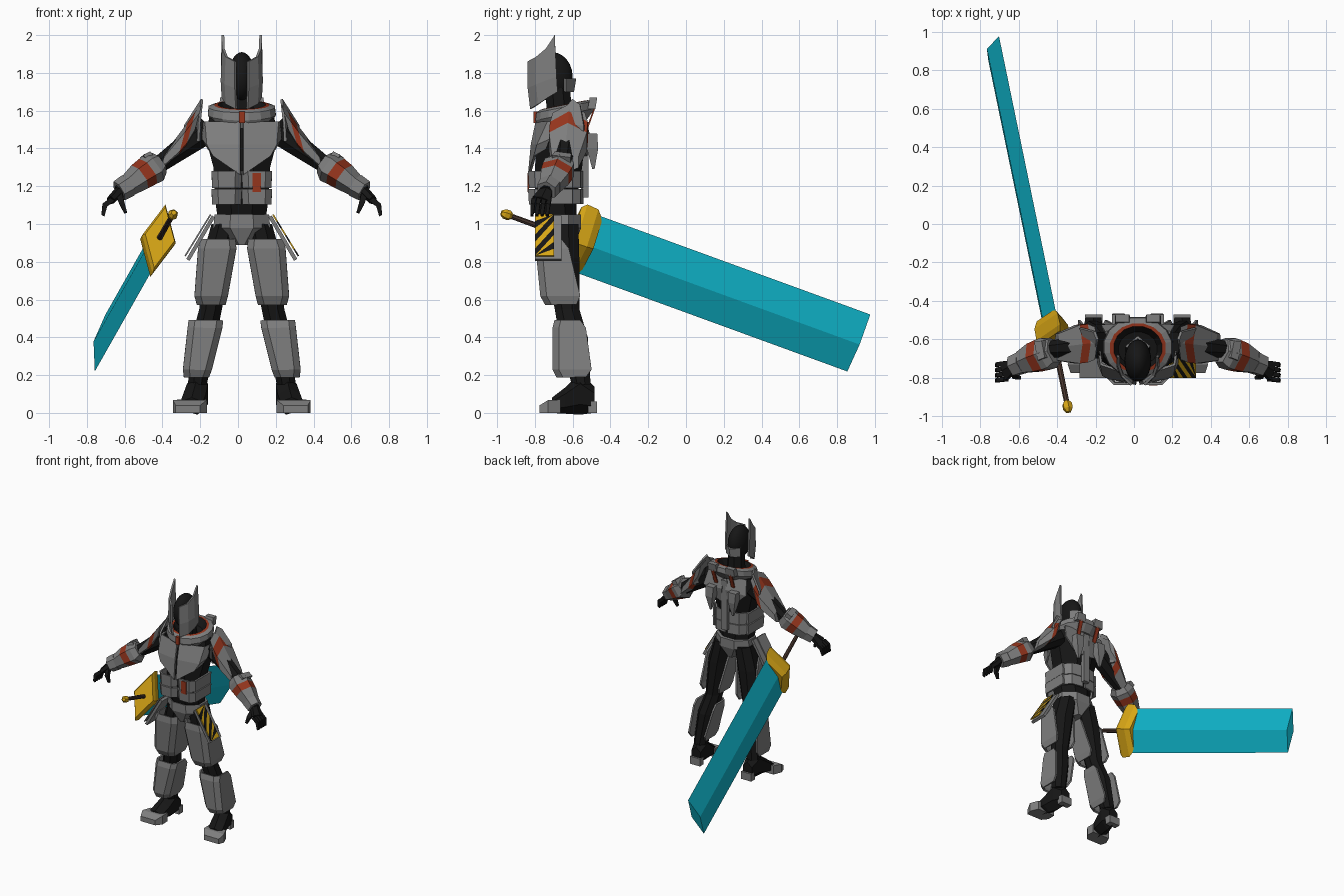
import bpy, bmesh, math
from mathutils import Vector

cube = bpy.data.objects.get("Cube")
if cube:
    bpy.data.objects.remove(cube)

CX = 0.02  # centre line of the figure


def material(name, r, g, b):
    m = bpy.data.materials.new(name)
    m.use_nodes = True
    m.diffuse_color = (r, g, b, 1)
    m.node_tree.nodes["Principled BSDF"].inputs["Base Color"].default_value = (r, g, b, 1)
    return m


GREY = material("armour grey", .21, .21, .21)
BLACK = material("suit black", .008, .008, .008)
RED = material("rust red", .3, .035, .012)
CYAN = material("blade cyan", .005, .48, .62)
GOLD = material("guard gold", .68, .38, .008)
BROWN = material("grip brown", .07, .04, .03)


def build(name, verts, faces, mats, s=1, thick=0):
    """Mesh in figure space; s = -1 mirrors it to the right side."""
    bm = bmesh.new()
    vs = [bm.verts.new((CX + s * v[0], v[1], v[2])) for v in verts]
    slots = list(dict.fromkeys(mats))
    for f, m in zip(faces, mats):
        bm.faces.new([vs[i] for i in f]).material_index = slots.index(m)
    bmesh.ops.remove_doubles(bm, verts=bm.verts, dist=1e-5)
    bmesh.ops.recalc_face_normals(bm, faces=bm.faces)
    me = bpy.data.meshes.new(name)
    bm.to_mesh(me)
    bm.free()
    for m in slots:
        me.materials.append(m)
    ob = bpy.data.objects.new(name, me)
    bpy.context.collection.objects.link(ob)
    if thick:
        mod = ob.modifiers.new("thickness", 'SOLIDIFY')
        mod.thickness, mod.offset = thick, 0
    return ob


def strip(name, rows, mats=GREY, s=1, thick=.014):
    """Plate made of rows of points."""
    n = len(rows[0])
    mats = mats if isinstance(mats, list) else [mats] * (len(rows) - 1)
    faces, fm = [], []
    for r, m in enumerate(mats):
        for c in range(n - 1):
            a = r * n + c
            faces.append((a, a + 1, a + n + 1, a + n))
            fm.append(m)
    return build(name, [p for row in rows for p in row], faces, fm, s, thick)


def tube(name, rings, mats=GREY, n=4, axis=None, ref=(1, 0, 0), s=1, phase=.5):
    """Loft of n-sided rings given as (centre, half width, half height)."""
    d = Vector(axis or Vector(rings[-1][0]) - Vector(rings[0][0])).normalized()
    u = Vector(ref)
    u = (u - d * u.dot(d)).normalized()
    v = d.cross(u)
    k = 1 / math.cos(math.pi / n) if phase else 1
    angles = [(i + phase) * math.tau / n for i in range(n)]
    verts = [Vector(c) + u * (math.cos(t) * hu * k) + v * (math.sin(t) * hv * k)
             for c, hu, hv in rings for t in angles]
    mats = mats if isinstance(mats, list) else [mats] * (len(rings) - 1)
    faces, fm = [], []
    for r, m in enumerate(mats):
        for i in range(n):
            a, b = r * n + i, r * n + (i + 1) % n
            faces.append((a, b, b + n, a + n))
            fm.append(m)
    faces += [tuple(range(n)), tuple(range(len(verts) - n, len(verts)))]
    return build(name, verts, faces, fm + [mats[0], mats[-1]], s)


def shell(name, levels, s=1, c=.03):
    """Armour open at the back; levels are (z, centre x, half width, front y, back y)."""
    rows = []
    for z, x, h, f, b in levels:
        rows.append([(x - h, b, z), (x - h, f + c, z), (x - h + c, f, z),
                     (x + h - c, f, z), (x + h, f + c, z), (x + h, b, z)])
    return strip(name, rows, GREY, s)


def box(name, x, y, z, hx, hy, hz, mat=GREY, s=1):
    return tube(name, [((x, y, z - hz), hx, hy), ((x, y, z + hz), hx, hy)], mat, s=s)


UP = (0, 0, 1)

# Head and neck
bpy.ops.mesh.primitive_uv_sphere_add(segments=20, ring_count=12, location=(CX, -.71, 1.78))
head = bpy.context.object
head.name = "head"
head.scale = (.07, .11, .13)
head.data.materials.append(BLACK)
bpy.ops.object.shade_smooth_by_angle()
tube("neck", [((0, -.66, 1.48), .07, .07), ((0, -.68, 1.72), .055, .065)], BLACK, 8, UP)
strip("nape_guard", [[(-.06, -.64, z), (0, -.6 + (z - 1.7) / 6, z), (.06, -.64, z)]
                     for z in (1.7, 1.77)])

# Torso core, pelvis, collar
tube("torso", [((0, -.67, .98), .12, .09), ((0, -.69, 1.12), .14, .11),
               ((0, -.675, 1.3), .15, .125), ((0, -.66, 1.45), .19, .125),
               ((0, -.65, 1.56), .17, .1)], BLACK, 8, UP)
tube("pelvis", [((0, -.67, 1.05), .145, .115), ((0, -.67, .98), .15, .115),
                ((0, -.67, .89), .035, .08)], GREY, 8, UP)
tube("collar", [((0, -.65, 1.53), .14, .13), ((0, -.64, 1.58), .18, .16),
                ((0, -.64, 1.62), .175, .155), ((0, -.645, 1.63), .145, .13),
                ((0, -.645, 1.632), .125, .115), ((0, -.65, 1.58), .1, .09)],
     [GREY, GREY, GREY, RED, BLACK], 16, (0, -.2, 1))
box("collar_mark", 0, -.796, 1.565, .016, .012, .03, RED)
box("abdomen_mark", .08, -.836, 1.22, .022, .004, .05, RED)
box("spine_plate", 0, -.535, 1.34, .025, .02, .2)

for s, side in ((1, "left"), (-1, "right")):
    # Helmet cheek plate rising into a horn
    strip("helmet_" + side,
          [[(.033, -.835, 1.86), (.033, -.833, 1.72), (.028, -.82, 1.61)],
           [(.08, -.79, 1.885), (.085, -.79, 1.74), (.08, -.78, 1.635)],
           [(.098, -.74, 1.93), (.105, -.74, 1.76), (.1, -.73, 1.67)],
           [(.1, -.695, 2.0), (.104, -.685, 1.78), (.1, -.68, 1.7)]], s=s)

    # Chest, abdomen and back plates
    strip("chest_plate_" + side,
          [[(.008, -.79, 1.54), (.19, -.73, 1.54), (.2, -.66, 1.54)],
           [(.008, -.815, 1.42), (.18, -.785, 1.42), (.205, -.72, 1.45)],
           [(.008, -.83, 1.26), (.15, -.8, 1.36), (.175, -.74, 1.4)]], s=s)
    for label, z, h in (("upper", 1.235, .045), ("lower", 1.145, .04)):
        shell(label + "_abdomen_plate_" + side,
              [(z + h, .08, .074, -.83, -.6), (z - h, .08, .07, -.825, -.6)], s)
        strip(label + "_lumbar_plate_" + side,
              [[(.01, -.55, z + e), (.1, -.565, z + e), (.145, -.62, z + e)]
               for e in (h, -h)], s=s)
    strip("shoulder_blade_" + side,
          [[(.015, -.54, 1.57), (.17, -.565, 1.57)], [(.015, -.515, 1.47), (.19, -.53, 1.46)],
           [(.03, -.53, 1.36), (.1, -.54, 1.38)]], s=s)
    tube("back_spike_" + side, [((.1, -.505, 1.48), .035, .035), ((.1, -.495, 1.4), .03, .03),
                                ((.1, -.49, 1.29), .006, .006)], axis=UP, s=s)
    tube("back_fin_" + side, [((.08, -.5, 1.61), .04, .02), ((.08, -.49, 1.67), .035, .02)],
         axis=UP, s=s)
    strip("back_stripe_" + side, [[(.065, -.482, 1.62), (.095, -.482, 1.62)],
                                  [(.06, -.525, 1.5), (.09, -.525, 1.5)]], RED, s, .008)

    # Arm: suit, ridged pauldron, forearm guard, cuff
    tube("arm_" + side, [((.18, -.63, 1.5), .07, .07), ((.43, -.65, 1.32), .045, .045),
                         ((.65, -.74, 1.17), .035, .035)], BLACK, 8, ref=(0, 1, 0), s=s)
    tube("pauldron_" + side,
         [((.235, -.62, 1.545), .085, .08), ((.275, -.62, 1.485), .1, .1),
          ((.315, -.625, 1.435), .1, .09), ((.42, -.64, 1.325), .07, .05)],
         [GREY, RED, GREY], 6, (1, 0, .27), (0, 1, 0), s)
    strip("shoulder_fin_" + side, [[(.21, -.6, 1.66), (.225, -.56, 1.63)],
                                   [(.225, -.7, 1.53), (.3, -.54, 1.52)],
                                   [(.23, -.7, 1.44), (.29, -.54, 1.42)]], s=s)
    tube("forearm_guard_" + side,
         [((.435, -.66, 1.325), .06, .055), ((.465, -.67, 1.3), .08, .075),
          ((.495, -.68, 1.28), .08, .07), ((.54, -.695, 1.25), .075, .065),
          ((.605, -.72, 1.2), .055, .05)], [GREY, GREY, RED, GREY], 6, ref=(0, 1, 0), s=s)
    tube("elbow_cap_" + side, [((.475, -.65, 1.355), .045, .03), ((.51, -.66, 1.33), .05, .035)],
         ref=(0, 1, 0), s=s)
    tube("cuff_" + side, [((.6, -.72, 1.205), .055, .055), ((.65, -.74, 1.175), .05, .05)],
         GREY, 6, ref=(0, 1, 0), s=s)

    # Hand with curled fingers
    tube("palm_" + side, [((.64, -.735, 1.18), .03, .025), ((.695, -.765, 1.125), .05, .02)],
         BLACK, 6, ref=(0, 1, 0), s=s)
    for k in range(4):
        y = -.725 - .027 * k
        tube(f"finger_{k}_{side}", [((.685, y, 1.13), .012, .015), ((.725, y - .005, 1.1), .011, .014),
                                    ((.735, y - .01, 1.045), .008, .009)], BLACK,
             ref=(0, 1, 0), s=s)
    tube("thumb_" + side, [((.65, -.755, 1.16), .016, .018), ((.635, -.795, 1.11), .013, .014),
                           ((.615, -.8, 1.06), .008, .008)], BLACK, ref=(0, 1, 0), s=s)

    # Hip plate, hazard striped on the left
    rows = []
    for i in range(10):
        ts = [min(max(i / 9 * 1.5 - off, 0), 1) for off in (0, .5)]
        rows.append([(.165 + .135 * t, y, 1.05 - .22 * t) for t, y in zip(ts, (-.8, -.7))])
    strip("hip_plate_" + side, rows, [GOLD, BLACK] * 4 + [GOLD] if s > 0 else GREY, s, .008)
    strip("hip_plate_backing_" + side,
          [[(.15, y, 1.04), (.285, y, .81)] for y in (-.8, -.66)], s=s, thick=.02)

    # Leg: suit, thigh and shin armour
    tube("leg_" + side, [((.09, -.66, 1.0), .07, .09), ((.13, -.655, .82), .08, .09),
                         ((.165, -.63, .55), .06, .065), ((.2, -.595, .4), .065, .075),
                         ((.235, -.555, .15), .05, .05)], BLACK, 8, UP, s=s)
    shell("thigh_armour_" + side, [(.92, .125, .085, -.785, -.66), (.87, .13, .095, -.79, -.62),
                                   (.62, .162, .082, -.765, -.56), (.575, .162, .07, -.74, -.58)], s)
    shell("shin_armour_" + side, [(.49, .19, .085, -.69, -.56), (.45, .195, .085, -.7, -.53),
                                  (.23, .235, .07, -.7, -.5), (.19, .24, .06, -.68, -.53)], s)

    # Foot with toe and heel caps
    tube("foot_" + side, [((.23, -.485, .07), .04, .06), ((.235, -.56, .1), .055, .095),
                          ((.25, -.64, .065), .06, .06), ((.265, -.71, .04), .06, .035)],
         BLACK, 6, (0, 1, 0), s=s)
    tube("toe_cap_" + side, [((.262, -.665, .035), .075, .035), ((.275, -.73, .034), .09, .034),
                             ((.285, -.775, .02), .065, .02)], axis=(0, 1, 0), s=s)
    box("heel_cap_" + side, .23, -.495, .03, .045, .025, .03, GREY, s)

# Great sword: diamond sections along one line
start, tip = Vector((-.365, -.95, 1.05)), Vector((-.75, .915, .37))
along = (tip - start).normalized()


def sword_part(name, stations, mat, n=4, phase=0):
    tube(name, [(start + along * t, hw, ht) for t, hw, ht in stations], mat, n,
         ref=(.055, .13, .3), phase=phase)


length = (tip - start).length
sword_part("sword_grip", [(0, .014, .014), (.4, .016, .016)], BROWN, 8)
sword_part("sword_pommel", [(-.03, .014, .014), (-.01, .027, .027), (.015, .027, .027),
                            (.03, .016, .016)], GOLD, 6)
sword_part("sword_guard", [(.36, .175, .08), (.385, .2, .092), (.45, .195, .09), (.49, .15, .07)], GOLD)
sword_part("sword_blade", [(.44, .165, .036), (length, .165, .036)], CYAN)
